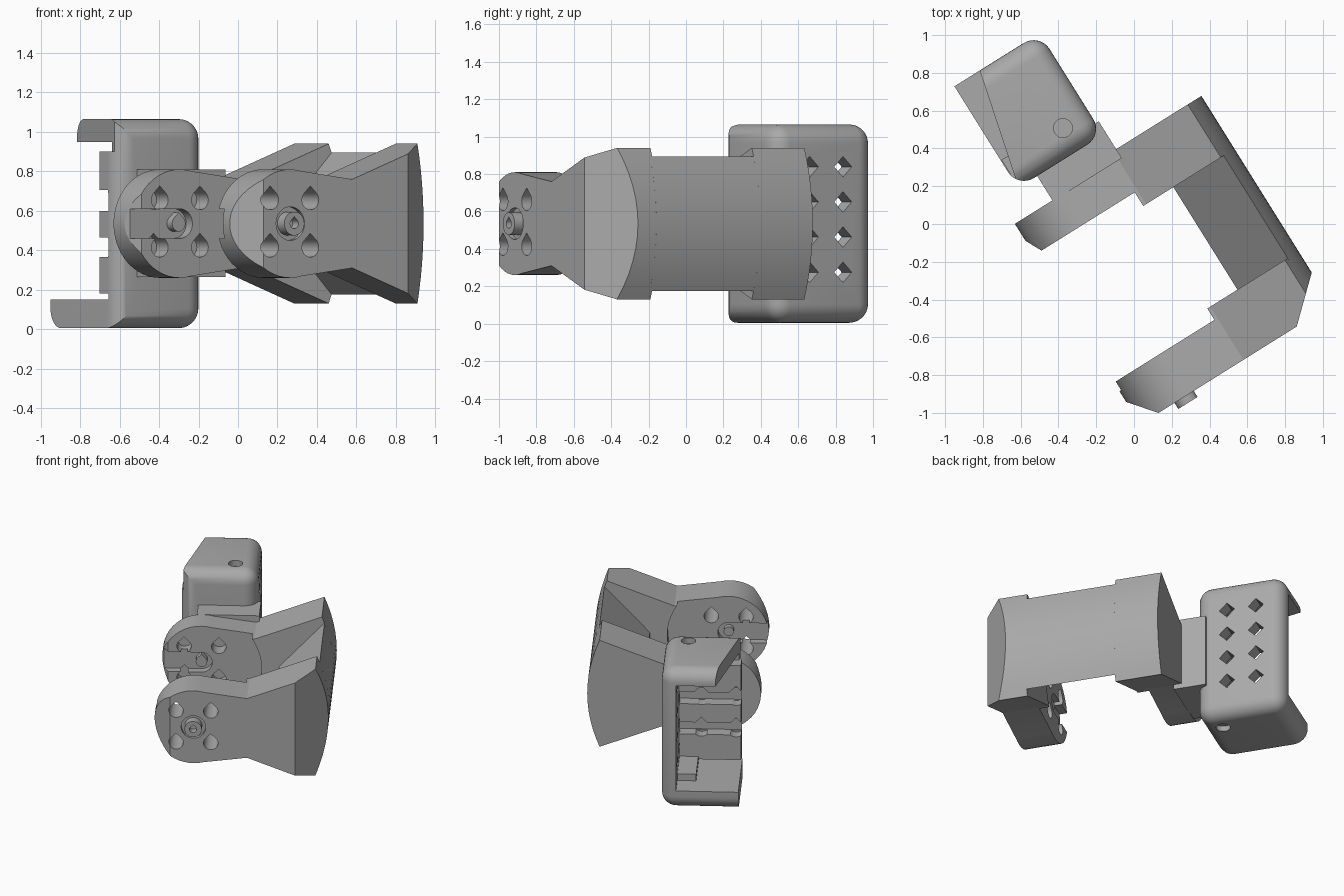
import bpy, bmesh, math
from mathutils import Matrix

if "Cube" in bpy.data.objects:
    bpy.data.objects.remove(bpy.data.objects["Cube"], do_unlink=True)

grey = bpy.data.materials.new("plain grey")
grey.use_nodes = True
COLOUR = (0.4, 0.4, 0.4, 1)
grey.diffuse_color = COLOUR
grey.node_tree.nodes["Principled BSDF"].inputs["Base Color"].default_value = COLOUR

MID = 0.535          # height of the joint axis
HUB = -0.26          # position of the joint axis along the bracket
TURN = Matrix.Rotation(math.radians(32), 4, "Z")


def finish(name, bm):
    bmesh.ops.recalc_face_normals(bm, faces=bm.faces)
    mesh = bpy.data.meshes.new(name)
    bm.to_mesh(mesh)
    bm.free()
    mesh.materials.append(grey)
    ob = bpy.data.objects.new(name, mesh)
    bpy.context.collection.objects.link(ob)
    return ob


def prism(name, pts, lo, hi, axis="y"):
    """Extrude a 2D outline along an axis."""
    place = {"x": lambda a, b, t: (t, a, b),
             "y": lambda a, b, t: (a, t, b),
             "z": lambda a, b, t: (a, b, t)}[axis]
    bm = bmesh.new()
    ends = [[bm.verts.new(place(a, b, t)) for a, b in pts] for t in (lo, hi)]
    bm.faces.new(ends[0])
    bm.faces.new(ends[1])
    for i in range(len(pts)):
        j = (i + 1) % len(pts)
        bm.faces.new((ends[0][i], ends[0][j], ends[1][j], ends[1][i]))
    return finish(name, bm)


def box(name, x, y, z):
    return prism(name, [(x[0], y[0]), (x[1], y[0]), (x[1], y[1]), (x[0], y[1])], *z, "z")


def ring(a, b, r, n=32, start=0, stop=360):
    span = stop - start
    steps = n if span == 360 else n - 1
    return [(a + r * math.cos(math.radians(start + span * i / steps)),
             b + r * math.sin(math.radians(start + span * i / steps))) for i in range(n)]


def teardrop(a, b, r):
    return ring(a, b, r, 20, 135, 405) + [(a, b + r * 1.41)]


def combine(ob, others, how="DIFFERENCE"):
    for other in others:
        mod = ob.modifiers.new("cut", "BOOLEAN")
        mod.operation, mod.solver, mod.object = how, "EXACT", other
    bpy.context.view_layer.update()
    deps = bpy.context.evaluated_depsgraph_get()
    mesh = bpy.data.meshes.new_from_object(ob.evaluated_get(deps))
    ob.modifiers.clear()
    ob.data = mesh
    for other in others:
        bpy.data.objects.remove(other, do_unlink=True)


def bulge(half, n=13):
    """Curved back outline from bottom to top."""
    zs = [half * (2 * i / (n - 1) - 1) for i in range(n)]
    return [(0.662 - 0.52 * z * z, MID + z) for z in zs]


def hub_holes(lo, hi, r=0.05):
    return [prism("hole", teardrop(HUB + a, MID + b, r), lo, hi)
            for a in (-0.12, 0.12) for b in (-0.12, 0.12)]


# Arms with round hubs
outline = ([(0.11, MID - 0.225)] + bulge(0.405) + [(0.11, MID + 0.225)]
           + ring(HUB, MID, 0.275, 30, 75, 285))


def slot(lo, hi):
    pts = ring(HUB, MID, 0.075, 16, -90, 90) + [(-0.7, MID + 0.075), (-0.7, MID - 0.075)]
    return prism("slot", pts, lo, hi)


front_arm = prism("front_arm", outline, -0.917, -0.585)
combine(front_arm, [
    prism("recess", ring(HUB, MID, 0.42, 48), -0.656, -0.5),
    prism("corner", [(0.443, -0.917), (0.8, -0.59), (0.8, -1.1), (0.243, -1.1)], -0.1, 1.2, "z"),
    prism("tip", [(-0.42, -0.917), (-0.54, -0.77), (-0.7, -0.77), (-0.7, -1.1), (-0.42, -1.1)],
          -0.1, 1.2, "z"),
    prism("horn_seat", ring(HUB, MID, 0.085), -1, -0.89),
    slot(-0.71, -0.6)] + hub_holes(-1, -0.5))

rear_arm = prism("rear_arm", outline, 0.055, 0.386)
combine(rear_arm, [
    prism("recess", ring(HUB, MID, 0.42, 48), -0.1, 0.14),
    box("outer_step", (-0.8, 0.1), (0.335, 0.6), (-0.1, 1.2)),
    prism("tip", [(-0.49, 0.1), (-0.49, 0.14), (-0.54, 0.24), (-0.8, 0.24), (-0.8, 0.1)],
          -0.1, 1.2, "z"),
    slot(0.1, 0.2)] + hub_holes(0, 0.25))

# Curved back plate with a wedge on its inner side
back_plate = prism("back_plate", bulge(0.36) + [(0.28, MID + 0.02), (0.28, MID - 0.02)],
                   -0.6, 0.07)

# Hub screws
front_screw = prism("front_screw", ring(HUB, MID, 0.06), -0.955, -0.85)
combine(front_screw, [prism("socket", teardrop(HUB, MID, 0.025), -1, -0.9)])
rear_screw = prism("rear_screw", teardrop(HUB, MID, 0.04), 0.15, 0.25)
inner_screw = prism("inner_screw", ring(HUB, MID, 0.035), -0.76, -0.67)

# Neck between the rear hub and the housing
neck = box("neck", (-0.3, 0.13), (0.33, 0.56), (0.265, 0.81))

# Housing: rounded shell, open at two sides
bm = bmesh.new()
bmesh.ops.create_cube(bm, size=1)
lo, hi = (-0.42, 0.487, 0.005), (0.112, 1.122, 1.065)
for v in bm.verts:
    v.co = [lo[i] if v.co[i] < 0 else hi[i] for i in range(3)]
edges = [e for e in bm.edges if any(v.co.x > 0 for v in e.verts)
         or all(v.co.y < 0.5 for v in e.verts)]
bmesh.ops.bevel(bm, geom=edges, offset=0.1, segments=8, profile=0.5, affect="EDGES")
housing = finish("housing", bm)
cuts = [
    box("cavity", (-0.6, 0.01), (0.57, 1.3), (0.15, 0.95)),
    prism("slant", [(-0.26, 1.13), (-0.418, 0.48), (-0.7, 0.48), (-0.7, 1.13)], 0.9, 1.2, "z"),
    prism("top_screw_hole", ring(-0.05, 0.63, 0.05), 1.02, 1.2, "z"),
    prism("base_screw_hole", ring(-0.05, 0.63, 0.05), -0.1, 0.045, "z")]
for y in (0.71, 0.92):
    for i in range(4):
        cuts.append(prism("vent", ring(y, 0.275 + 0.188 * i, 0.055, 4), -0.05, 0.3, "x"))
combine(housing, cuts)

# Ribs inside the housing, notched by the screw holes
ribs = []
for name, z0, z1 in (("lower_rib", 0.18, 0.37), ("middle_rib", 0.46, 0.6), ("upper_rib", 0.69, 0.9)):
    rib = box(name, (-0.415, 0.02), (0.56, 0.66), (z0, z1))
    combine(rib, hub_holes(0.58, 0.8, 0.06))
    ribs.append(rib)
foot = box("inner_foot", (-0.12, 0.02), (0.56, 0.95), (0.14, 0.2))

for ob in [front_arm, rear_arm, back_plate, front_screw, rear_screw, inner_screw,
           neck, housing, foot] + ribs:
    ob.data.transform(TURN)
    bpy.ops.object.select_all(action="DESELECT")
    ob.select_set(True)
    bpy.context.view_layer.objects.active = ob
    bpy.ops.object.shade_smooth_by_angle(angle=math.radians(25))
